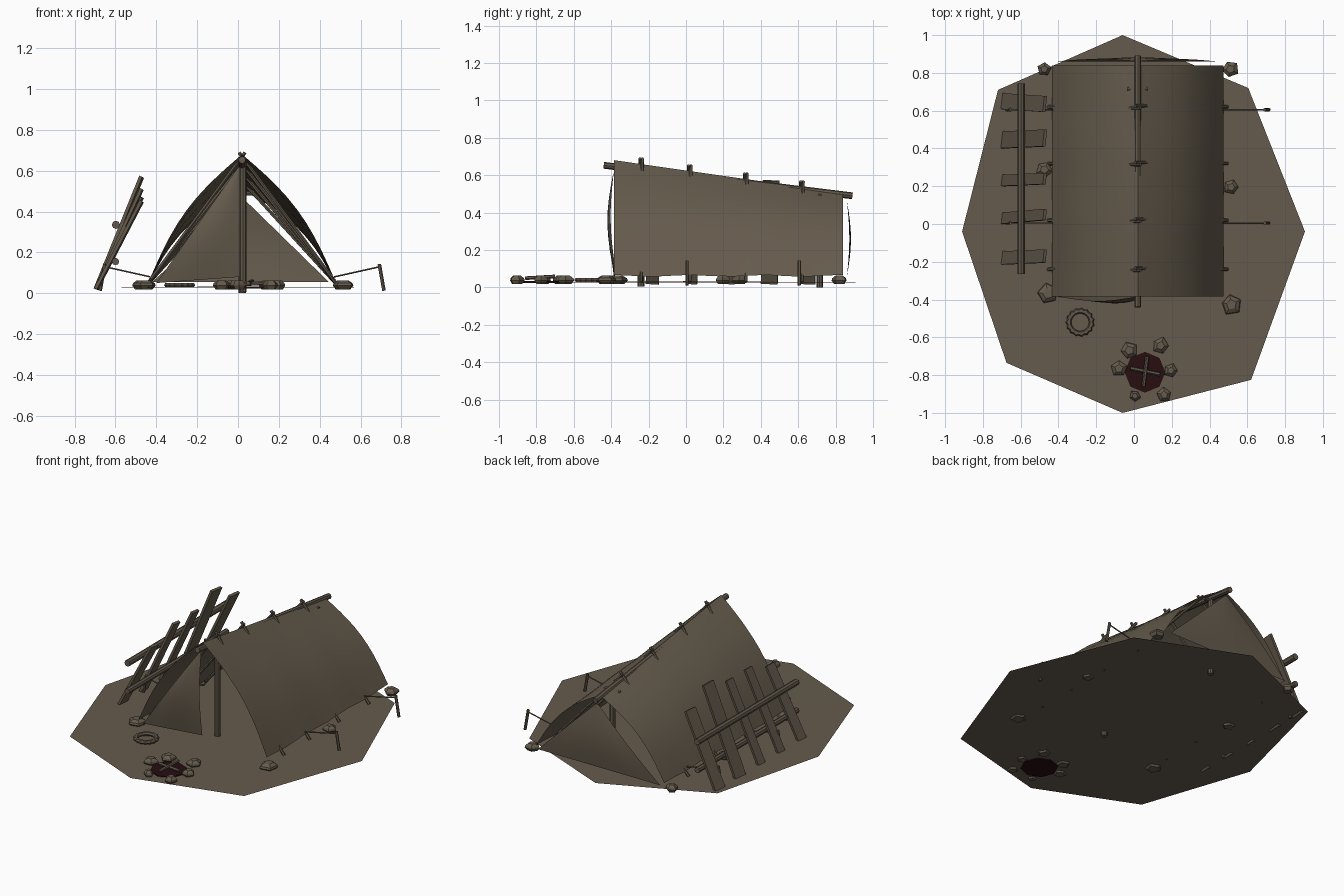
import bpy, bmesh, math, random
from mathutils import Vector

random.seed(4)
cube = bpy.data.objects.get("Cube")
if cube:
    bpy.data.objects.remove(cube, do_unlink=True)


def material(name, rgb):
    m = bpy.data.materials.new(name)
    m.use_nodes = True
    m.diffuse_color = (*rgb, 1)
    m.node_tree.nodes["Principled BSDF"].inputs["Base Color"].default_value = (*rgb, 1)
    return m


EARTH = material("earth brown", (0.13, 0.105, 0.073))
WOOD = material("wood brown", (0.12, 0.097, 0.069))
EMBER = material("burnt red", (0.02, 0.004, 0.005))


def finish(name, bm, mat, smooth=True, recalc=True):
    if recalc:
        bmesh.ops.recalc_face_normals(bm, faces=bm.faces)
    me = bpy.data.meshes.new(name)
    bm.to_mesh(me)
    bm.free()
    me.materials.append(mat)
    ob = bpy.data.objects.new(name, me)
    bpy.context.collection.objects.link(ob)
    if smooth:
        bpy.ops.object.select_all(action='DESELECT')
        ob.select_set(True)
        bpy.context.view_layer.objects.active = ob
        bpy.ops.object.shade_smooth_by_angle(angle=math.radians(35))
    return ob


def loft(name, rows, mat, wrap=False, caps=False, smooth=True):
    """Skin a list of point rows; wrap joins each row into a ring."""
    bm = bmesh.new()
    vs = [[bm.verts.new(p) for p in row] for row in rows]
    n = len(vs[0])
    for a, b in zip(vs, vs[1:]):
        for i in range(n if wrap else n - 1):
            j = (i + 1) % n
            bm.faces.new((a[i], a[j], b[j], b[i]))
    if caps:
        bm.faces.new(vs[0][::-1])
        bm.faces.new(vs[-1])
    return finish(name, bm, mat, smooth)


def rod(name, p, q, r, sides=8, mat=WOOD, taper=1.0):
    p, q = Vector(p), Vector(q)
    d = (q - p).normalized()
    u = d.orthogonal().normalized()
    v = d.cross(u)
    angles = [math.tau * i / sides for i in range(sides)]
    rows = [[c + (u * math.cos(a) + v * math.sin(a)) * s for a in angles]
            for c, s in ((p, r), (q, r * taper))]
    return loft(name, rows, mat, wrap=True, caps=True)


def stone(name, x, y, r):
    turn = random.uniform(0, math.tau)
    jitter = [random.uniform(0.88, 1.12) for _ in range(5)]
    rows = [[(x + r * s * k * math.cos(turn + math.tau * i / 5),
              y + r * s * k * math.sin(turn + math.tau * i / 5), GROUND + z)
             for i, k in enumerate(jitter)]
            for s, z in ((0.7, -0.008), (1, 0.01), (0.92, 0.022), (0.5, 0.036))]
    loft(name, rows, EARTH, wrap=True, caps=True, smooth=False)


GROUND = 0.027
CENTRE = 0.02


def ridge(y):
    return 0.625 - 0.143 * y


# Ground sheet
outline = [(-0.06, 1), (-0.72, 0.71), (-0.91, -0.04), (-0.675, -0.735),
           (-0.06, -1), (0.62, -0.825), (0.905, -0.04), (0.605, 0.72)]
bm = bmesh.new()
mid = bm.verts.new((0, 0, GROUND + 0.006))
rim = [bm.verts.new((x, y, GROUND)) for x, y in outline]
for i in range(8):
    bm.faces.new((mid, rim[i], rim[(i + 1) % 8]))
finish("ground", bm, EARTH, recalc=False)

# Canvas sides, bowed outward from the ridge to the hem
for side, word in ((1, "left"), (-1, "right")):
    rows = []
    for k in range(13):
        f = k / 12
        y = -0.385 + 1.225 * f
        top = Vector((CENTRE, y, ridge(y)))
        hem = Vector((CENTRE + side * 0.453, y, 0.062 + 0.005 * math.cos(k * 1.6)))
        out = Vector((side * (top.z - hem.z), 0, 0.453)).normalized()
        rows.append([top.lerp(hem, t / 10) + out * 0.056 * math.sin(math.pi * t / 10)
                     for t in range(11)])
    loft(word + "_canvas", rows, EARTH)


# Triangular end panels, slightly billowed
def end_panel(name, apex, left, right, bulge):
    apex, left, right = Vector(apex), Vector(left), Vector(right)
    rows = []
    for i in range(9):
        t = i / 8 * 0.98 + 0.02
        a, b = apex.lerp(left, t), apex.lerp(right, t)
        rows.append([a.lerp(b, j / 6) + Vector((0, bulge * math.sin(math.pi * t)
                     * (0.6 + 0.4 * math.sin(math.pi * j / 6)), 0)) for j in range(7)])
    loft(name, rows, EARTH)


end_panel("front_flap", (0.01, -0.385, 0.63), (-0.4, -0.385, 0.05), (0.01, -0.375, 0.08), -0.038)
end_panel("back_panel", (0.025, 0.86, 0.465), (-0.42, 0.86, 0.055), (0.445, 0.86, 0.055), 0.022)

# Ridge pole, posts and cross pin
rod("ridge_pole", (CENTRE, -0.44, ridge(-0.44) - 0.035), (CENTRE, 0.89, ridge(0.89) - 0.008), 0.018)
rod("front_post", (0.024, -0.24, 0.006), (0.024, -0.24, 0.64), 0.018)
rod("back_post", (CENTRE, 0.715, 0), (CENTRE, 0.715, 0.5), 0.018)
rod("cross_pin", (-0.035, 0.715, 0.49), (0.072, 0.715, 0.49), 0.011)

# Rafters crossing over the ridge
for n, y in enumerate((-0.24, 0.02, 0.32, 0.62)):
    for side, word in ((1, "left"), (-1, "right")):
        rod(f"{word}_rafter_{n}", (CENTRE + side * 0.475, y, 0.03),
            (CENTRE - side * 0.015, y + side * 0.006, ridge(y) + 0.03), 0.009, 6)

# Guy ropes and stakes
for y in (0.005, 0.605):
    for side, word in ((1, "left"), (-1, "right")):
        rod(word + "_stake", (CENTRE + side * 0.695, y, 0.012), (CENTRE + side * 0.672, y, 0.143), 0.009, 6)
        rod(word + "_guy_rope", (CENTRE + side * 0.45, y, 0.08), (CENTRE + side * 0.675, y, 0.13), 0.004, 5)


# Leaning rack: planks on two rails
def plank(name, y, top_z, width, skew):
    foot, head = Vector((-0.695, y, 0.02)), Vector((-0.472, y + skew, top_z))
    along = (head - foot).normalized()
    across = Vector((0.12, 1, 0))
    across = (across - along * across.dot(along)).normalized() * width / 2
    thick = along.cross(across).normalized() * 0.008
    rows = [[c + across + thick, c - across + thick, c - across - thick, c + across - thick]
            for c in (foot, head)]
    loft(name, rows, WOOD, wrap=True, caps=True, smooth=False)


for n, (y, z, w, s) in enumerate(((0.65, 0.47, 0.085, -0.015), (0.445, 0.57, 0.09, 0.01),
                                  (0.23, 0.51, 0.06, 0.01), (0.03, 0.51, 0.06, 0.02),
                                  (-0.18, 0.45, 0.07, 0.01))):
    plank(f"rack_plank_{n}", y, z, w, s)
rod("upper_rail", (-0.598, -0.265, 0.335), (-0.598, 0.745, 0.335), 0.02)
rod("lower_rail", (-0.6, -0.265, 0.155), (-0.6, 0.745, 0.155), 0.018)

# Stones holding the hem and around the fire
for x, y, r in ((-0.475, 0.82, 0.04), (0.51, 0.82, 0.045), (-0.475, 0.29, 0.043), (0.515, 0.195, 0.04),
                (-0.455, -0.37, 0.058), (0.515, -0.425, 0.055)):
    stone("hem_stone", x, y, r)
for x, y, r in ((-0.025, -0.67, 0.045), (0.14, -0.645, 0.046), (-0.08, -0.765, 0.045),
                (0.195, -0.775, 0.039), (0.005, -0.91, 0.03), (0.16, -0.905, 0.04)):
    stone("fire_stone", x, y, r)

# Fire pit with crossed sticks
rod("fire_pit", (0.058, -0.785, GROUND - 0.004), (0.058, -0.785, GROUND + 0.006), 0.108, 8, EMBER)
for n, a in enumerate((-0.2, 1.45)):
    d = Vector((math.cos(a), math.sin(a), 0.06)) * 0.08
    c = Vector((0.06, -0.78, 0.046 + n * 0.008))
    rod(f"fire_stick_{n}", c - d, c + d, 0.01, 6)

# Notched ring lying on the ground
bpy.ops.mesh.primitive_torus_add(major_segments=30, minor_segments=6, major_radius=0.058,
                                 minor_radius=0.012, location=(-0.285, -0.52, 0.04))
ring = bpy.context.object
ring.name = "notched_ring"
ring.data.materials.append(WOOD)
for v in ring.data.vertices:
    if Vector(v.co.xy).length > 0.06 and (v.index // 6) % 2:
        v.co.x *= 1.1
        v.co.y *= 1.1
